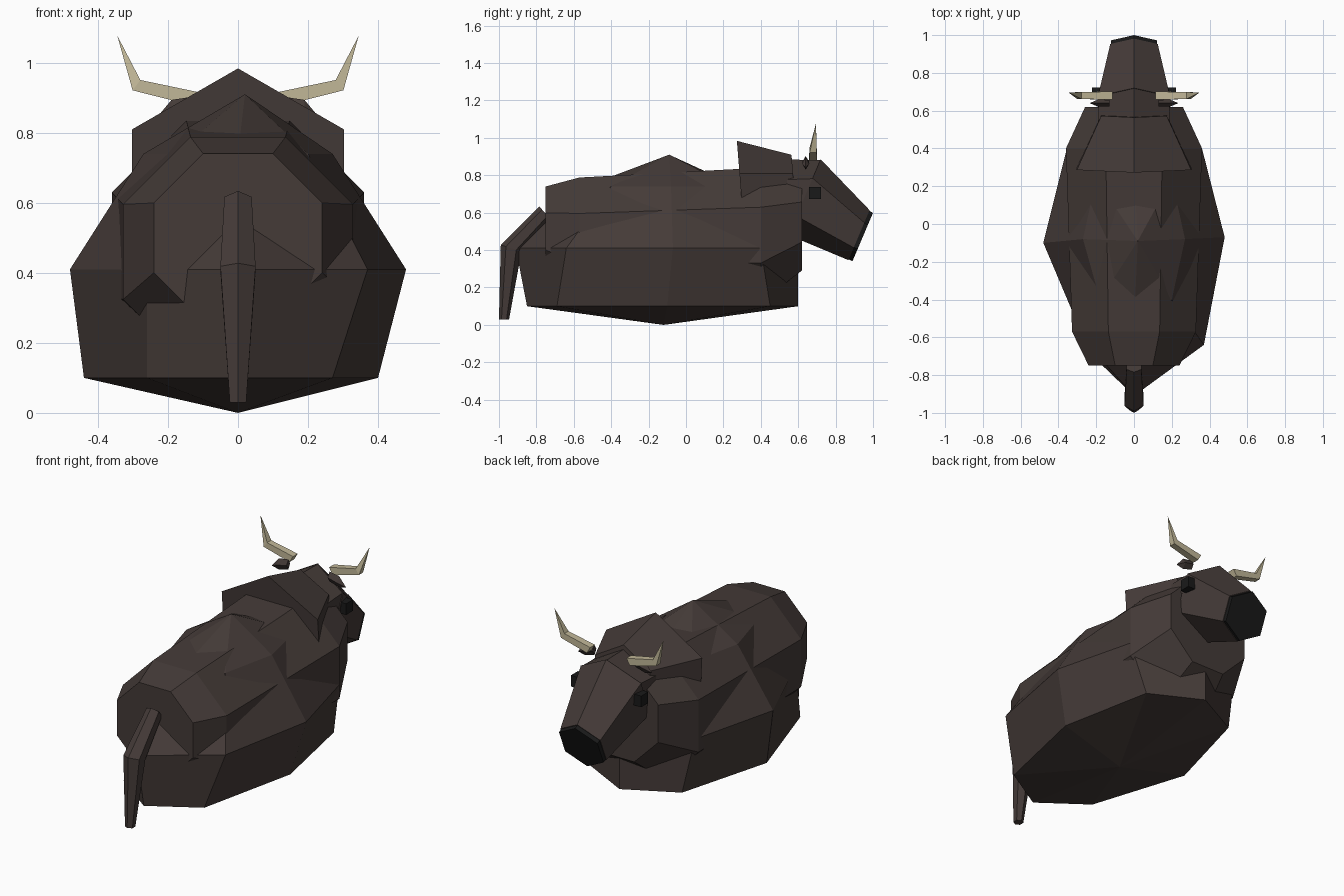
import bpy, bmesh, math
from mathutils import Vector as V

if "Cube" in bpy.data.objects:
    bpy.data.objects.remove(bpy.data.objects["Cube"])


def material(name, rgb):
    m = bpy.data.materials.new(name)
    m.diffuse_color = (*rgb, 1)
    m.use_nodes = True
    m.node_tree.nodes["Principled BSDF"].inputs["Base Color"].default_value = m.diffuse_color
    return m


HIDE = material("hide", (0.058, 0.043, 0.039))
DARK = material("dark", (0.01, 0.01, 0.01))
HORN = material("horn", (0.53, 0.47, 0.31))


def ring(center, r, n, up=(0, 0, 1), side=(1, 0, 0), turn=0.0, squash=1.0):
    """Regular polygon ring; first corner points along 'up' when turn is 0."""
    c, u, s = V(center), V(up).normalized(), V(side).normalized()
    pts = []
    for i in range(n):
        a = turn + math.tau * i / n
        pts.append(c + u * (math.cos(a) * r) + s * (math.sin(a) * r * squash))
    return pts


def loft(name, rings, mat):
    """Skin rings of equal count; a one-point ring makes a tip."""
    bm = bmesh.new()
    loops = [[bm.verts.new(p) for p in r] for r in rings]
    for a, b in zip(loops, loops[1:]):
        n = max(len(a), len(b))
        for i in range(n):
            j = (i + 1) % n
            if len(a) == 1:
                bm.faces.new((a[0], b[i], b[j]))
            elif len(b) == 1:
                bm.faces.new((a[i], a[j], b[0]))
            else:
                bm.faces.new((a[i], a[j], b[j], b[i]))
    for end in (loops[0], loops[-1]):
        if len(end) > 2:
            bm.faces.new(end)
    bmesh.ops.recalc_face_normals(bm, faces=bm.faces)
    me = bpy.data.meshes.new(name)
    bm.to_mesh(me)
    bm.free()
    me.materials.append(mat)
    ob = bpy.data.objects.new(name, me)
    bpy.context.collection.objects.link(ob)
    return ob


# Barrel body: octagonal sections along y
sections = [(-0.75, 0.50, 0.26), (-0.57, 0.46, 0.355), (0.40, 0.48, 0.39), (0.62, 0.55, 0.28)]
loft("body", [ring((0, y, z), r, 8, turn=math.pi / 8) for y, z, r in sections], HIDE)

# Shaggy skirt: uneven eight-sided dome poking through the barrel
low = [(0, -.85), (.27, -.69), (.40, -.10), (.29, .45), (0, .60), (-.29, .45), (-.44, -.10), (-.26, -.66)]
mid = [(0, -.91), (.37, -.64), (.48, -.07), (.36, .40), (0, .60), (-.35, .42), (-.48, -.10), (-.26, -.62)]
high = [(0, -.54), (.20, -.40), (.27, -.08), (.20, .24), (0, .28), (-.20, .24), (-.27, -.08), (-.18, -.40)]
loft("hair_skirt", [[(0, -.12, 0)],
                    [(x, y, .10) for x, y in low],
                    [(x, y, .41) for x, y in mid],
                    [(x, y, .74) for x, y in high],
                    [(.02, -.09, .91)]], HIDE)

# Shoulder mane: six-sided tapering collar
loft("mane", [ring((0, .30, .635), .35, 6, up=(0, -.08, 1)),
              ring((0, .58, .71), .20, 6, up=(0, -.08, 1))], HIDE)
loft("neck", [ring((0, .50, .665), .22, 6),
              ring((0, .634, .683), .215, 6, up=(0, .39, .92))], HIDE)

# Head and muzzle, tilted downward
UP = (0, .39, .92)
loft("head", [ring((0, .634, .683), .22, 6, up=UP),
              ring((0, .925, .480), .145, 6, up=UP)], HIDE)
loft("muzzle", [ring((0, .915, .485), .142, 6, up=UP),
                ring((0, .945, .470), .140, 6, up=UP)], DARK)

for side, s in (("left", -1), ("right", 1)):
    # Horn: square section, bent upward to a point
    loft("horn_" + side, [
        ring((s * .125, .68, .898), .030, 4, up=(s * -.5, 0, .87), side=(0, 1, 0), turn=math.pi / 4),
        ring((s * .290, .68, .936), .026, 4, up=(s * -.6, 0, .8), side=(0, 1, 0), turn=math.pi / 4),
        [(s * .345, .695, 1.078)]], HORN)
    # Eye block
    loft("eye_" + side, [ring((s * x, .69, .705), .045, 4, side=(0, 1, 0), turn=math.pi / 4)
                         for x in (.17, .222)], DARK)
    # Ear: small drooping wedge
    loft("ear_" + side, [
        ring((s * .13, .64, .875), .028, 4, side=(0, 1, 0), squash=.6),
        ring((s * .19, .64, .862), .032, 4, side=(0, 1, 0), squash=.6),
        [(s * .235, .64, .84)]], HIDE)

# Tail: hangs from the rump
loft("tail", [ring((0, -.755, .60), .045, 6, up=(0, -.65, .75)),
              ring((0, -.935, .41), .058, 6, up=(0, -.95, .3)),
              ring((0, -.973, .03), .027, 6, up=(0, -1, 0))], HIDE)
